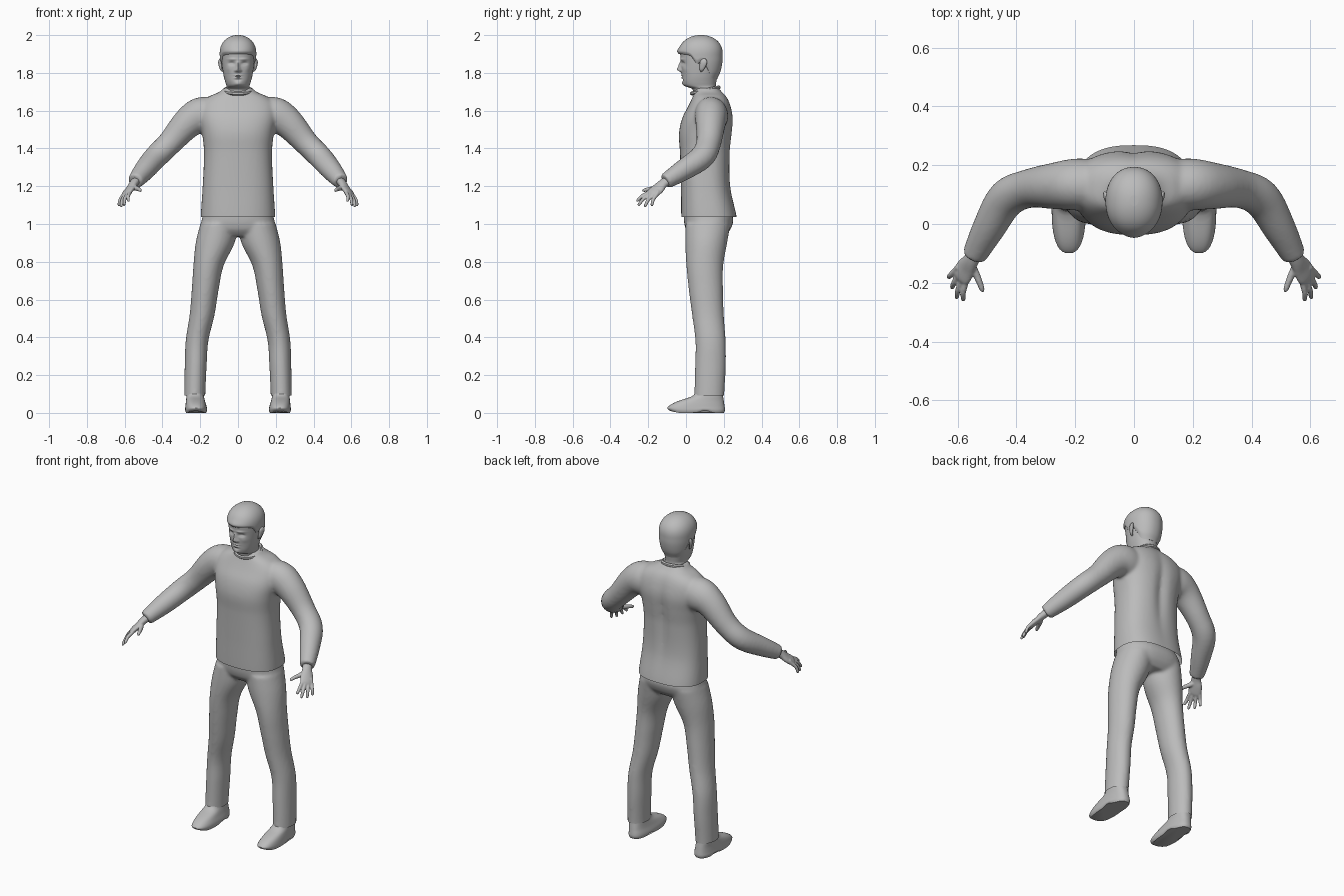
import bpy, bmesh, math
from mathutils import Vector

if "Cube" in bpy.data.objects:
    bpy.data.objects.remove(bpy.data.objects["Cube"])

grey = bpy.data.materials.new("plain grey")
grey.diffuse_color = (0.5, 0.5, 0.5, 1)
grey.use_nodes = True
grey.node_tree.nodes["Principled BSDF"].inputs["Base Color"].default_value = grey.diffuse_color


def sample(rows, t):
    """Smooth interpolation of table rows keyed by their first value."""
    i = max(0, min(len(rows) - 2, sum(r[0] <= t for r in rows) - 1))
    a, b = rows[i], rows[i + 1]
    p, q = rows[max(i - 1, 0)], rows[min(i + 2, len(rows) - 1)]
    h = b[0] - a[0]
    u = (t - a[0]) / h
    out = []
    for k in range(1, len(a)):
        ma, mb = (b[k] - p[k]) / (b[0] - p[0]) * h, (q[k] - a[k]) / (q[0] - a[0]) * h
        out.append((2*u**3 - 3*u*u + 1) * a[k] + (u**3 - 2*u*u + u) * ma
                   + (3*u*u - 2*u**3) * b[k] + (u**3 - u*u) * mb)
    return out


def skin(bm, rings):
    """Join equal-length rings of points into a closed tube."""
    vs = [[bm.verts.new(p) for p in r] for r in rings]
    n = len(vs[0])
    for a, b in zip(vs, vs[1:]):
        for j in range(n):
            bm.faces.new((a[j], a[(j+1) % n], b[(j+1) % n], b[j]))
    bm.faces.new(vs[0][::-1])
    bm.faces.new(vs[-1])


def oval(z, cx, hx, yf, yb, n=40, e=2.0):
    """Horizontal superellipse ring."""
    pts = []
    for j in range(n):
        a = 2 * math.pi * j / n
        c, s = math.cos(a), math.sin(a)
        x = math.copysign(abs(c) ** (2 / e), c)
        y = math.copysign(abs(s) ** (2 / e), s)
        pts.append(Vector((cx + hx * x, (yf + yb) / 2 + (yb - yf) / 2 * y, z)))
    return pts


def stack(bm, rows, count, n=40, e=2.0):
    """Loft ovals given as (z, centre x, half width, front y, back y)."""
    z0, z1 = rows[0][0], rows[-1][0]
    zs = [z0 + (z1 - z0) * i / count for i in range(count + 1)]
    skin(bm, [oval(z, *sample(rows, z), n, e) for z in zs])


def tube(bm, pts, side, steps=5, n=20):
    """Limb along points (x, y, z, radius across, radius thick)."""
    rows = [(i, *p) for i, p in enumerate(pts)]
    m = (len(pts) - 1) * steps
    s = [sample(rows, i / steps) for i in range(m + 1)]
    rings = []
    for i, p in enumerate(s):
        t = (Vector(s[min(i + 1, m)][:3]) - Vector(s[max(i - 1, 0)][:3])).normalized()
        u = Vector(side)
        u = (u - t * u.dot(t)).normalized()
        v = t.cross(u)
        rings.append([Vector(p[:3]) + u * p[3] * math.cos(2*math.pi*j/n)
                      + v * p[4] * math.sin(2*math.pi*j/n) for j in range(n)])
    skin(bm, rings)


def mirror(bm):
    """Add the opposite side."""
    g = bmesh.ops.duplicate(bm, geom=bm.verts[:] + bm.edges[:] + bm.faces[:])["geom"]
    for v in g:
        if isinstance(v, bmesh.types.BMVert):
            v.co.x *= -1


def finish(name, bm, voxel=0, smooth=0, cut=None):
    """Make the object; optionally fuse, smooth and trim below a height."""
    bmesh.ops.recalc_face_normals(bm, faces=bm.faces[:])
    me = bpy.data.meshes.new(name)
    bm.to_mesh(me)
    bm.free()
    ob = bpy.data.objects.new(name, me)
    bpy.context.collection.objects.link(ob)
    if voxel:
        r = ob.modifiers.new("fuse", 'REMESH')
        r.mode, r.voxel_size = 'VOXEL', voxel
        s = ob.modifiers.new("soften", 'SMOOTH')
        s.factor, s.iterations = 0.5, smooth
        dg = bpy.context.evaluated_depsgraph_get()
        me = bpy.data.meshes.new_from_object(ob.evaluated_get(dg))
        ob.modifiers.clear()
        ob.data = me
    if cut is not None:
        b = bmesh.new()
        b.from_mesh(me)
        bmesh.ops.bisect_plane(b, geom=b.verts[:] + b.edges[:] + b.faces[:],
                               plane_co=(0, 0, cut), plane_no=(0, 0, 1), clear_inner=True)
        b.to_mesh(me)
        b.free()
    me.materials.clear()
    me.materials.append(grey)
    bpy.context.view_layer.objects.active = ob
    ob.select_set(True)
    bpy.ops.object.shade_smooth_by_angle(angle=math.radians(50))
    ob.select_set(False)
    return ob


# Sweater: sleeves plus torso with a spine groove
bm = bmesh.new()
tube(bm, [(.10, .135, 1.565, .08, .09), (.19, .135, 1.575, .088, .098), (.265, .13, 1.535, .08, .083),
          (.36, .12, 1.43, .066, .066), (.435, .085, 1.355, .066, .063), (.495, -.015, 1.285, .056, .056),
          (.545, -.11, 1.225, .042, .042)], (0, 1, 0.2), n=28)
mirror(bm)
stack(bm, [(.98, 0, .197, -.022, .275), (1.04, 0, .197, -.025, .268), (1.2, 0, .187, -.027, .236),
           (1.38, 0, .18, -.032, .235), (1.48, 0, .19, -.037, .245), (1.56, 0, .205, -.02, .25),
           (1.63, 0, .2, .015, .236), (1.675, 0, .155, .036, .215), (1.70, 0, .095, .045, .19),
           (1.72, 0, .077, .05, .175)], 60, 64, 2.5)
for v in bm.verts:
    if v.co.y > .15 and abs(v.co.x) < .12:
        v.co.y -= .016 * math.exp(-(v.co.x / .03) ** 2) * math.exp(-((v.co.z - 1.42) / .2) ** 2)
finish("sweater", bm, .009, 8, 1.036)

# Collar band, lower at the front
bm = bmesh.new()
ring = oval(0, 0, .073, .03, .175, 48)
prof = [(0, -.012), (.008, -.006), (.008, .004), (0, .01), (-.008, .004), (-.008, -.006)]
cols = []
for p in ring:
    d = (p - Vector((0, .1, 0))).normalized()
    base = 1.692 + (p.y - .03) * .22
    cols.append([bm.verts.new((p.x + d.x * r, p.y + d.y * r, base + h)) for r, h in prof])
for a, b in zip(cols, cols[1:] + cols[:1]):
    for k in range(6):
        bm.faces.new((a[k], b[k], b[(k+1) % 6], a[(k+1) % 6]))
finish("collar", bm)

# Trousers: two legs fused into the hips
bm = bmesh.new()
stack(bm, [(.05, .229, .056, .042, .202), (.1, .229, .056, .044, .203), (.25, .224, .058, .048, .211),
           (.38, .217, .06, .05, .21), (.52, .19, .066, .032, .2), (.65, .174, .071, .015, .196),
           (.78, .156, .08, .002, .197), (.9, .121, .103, -.004, .218), (1.0, .1, .1, -.003, .235)], 40)
mirror(bm)
stack(bm, [(.935, 0, .17, .03, .205), (.97, 0, .2, .0, .235), (1.03, 0, .19, -.012, .25),
           (1.1, 0, .175, -.008, .215)], 14, 48, 2.4)
finish("trousers", bm, .009, 6, .092)

# Shoes with raised arch in front of the heel
bm = bmesh.new()
stack(bm, [(0, .222, .053, -.085, .2), (.012, .222, .058, -.097, .206), (.03, .222, .057, -.097, .205),
           (.05, .224, .053, -.07, .202), (.065, .225, .05, -.035, .2), (.09, .227, .046, .035, .196),
           (.14, .229, .042, .06, .19)], 18, 40, 2.5)
for v in bm.verts:
    low = max(0, 1 - v.co.z / .03)
    v.co.z += low * (.014 * math.exp(-((v.co.y - .1) / .03) ** 2) + .012 * max(0, -v.co.y - .04) / .05)
mirror(bm)
finish("shoes", bm)

# Hands: palm, four fingers and thumb
bm = bmesh.new()
across = (.035, .055, -.015)
tube(bm, [(.53, -.08, 1.24, .027, .024), (.553, -.122, 1.213, .028, .021), (.572, -.15, 1.185, .037, .018),
          (.588, -.178, 1.162, .038, .015), (.594, -.19, 1.152, .028, .009)], across)
fingers = [((.572, -.195, 1.168), (.582, -.263, 1.12)), ((.585, -.187, 1.16), (.605, -.255, 1.098)),
           ((.597, -.174, 1.155), (.621, -.22, 1.09)), ((.606, -.156, 1.155), (.633, -.183, 1.095))]
for a, b in fingers:
    a, b = Vector(a), Vector(b)
    mid = a.lerp(b, .5) + Vector((.004, -.004, .004))
    tube(bm, [(*a.lerp(b, -.35), .01, .01), (*a, .0105, .0105), (*mid, .0095, .0095),
              (*a.lerp(b, .9), .008, .008), (*b, .003, .003)], across, 4, 12)
tube(bm, [(.557, -.135, 1.2, .015, .014), (.54, -.165, 1.19, .014, .013), (.527, -.195, 1.185, .011, .011),
          (.517, -.222, 1.178, .009, .009), (.514, -.232, 1.174, .003, .003)], across, 4, 12)
mirror(bm)
finish("hands", bm, .004, 3)

# Head profile, domed above the brow
HEAD = [(1.62, 0, .066, .05, .17), (1.70, 0, .06, .038, .16), (1.717, 0, .06, .03, .16),
        (1.73, 0, .061, -.004, .158), (1.75, 0, .067, -.016, .16), (1.78, 0, .075, -.02, .166),
        (1.82, 0, .082, -.024, .178), (1.86, 0, .087, -.027, .185), (1.9, 0, .089, -.031, .186)]


def head_ring(z, grow=0.0, n=96):
    cx, hx, yf, yb = sample(HEAD, min(z, 1.9))
    s = 1.0
    if z > 1.9:
        s = max(.02, 1 - ((z - 1.9) / (.0925 + grow)) ** 2.3) ** .5
    mid = .08
    return oval(z, 0, (hx + grow) * s, mid + (yf - grow - mid) * s, mid + (yb + grow - mid) * s, n, 2.15)


bm = bmesh.new()
skin(bm, [head_ring(1.62 + .371 * i / 110) for i in range(111)])
# Facial relief as (x, z, width, height, depth); negative comes forward
relief = [(0, 1.818, .011, .013, -.021), (0, 1.84, .008, .018, -.013), (.012, 1.812, .007, .007, -.008),
          (.034, 1.85, .015, .009, .012), (.034, 1.848, .009, .005, -.005), (.03, 1.872, .022, .006, -.005),
          (0, 1.787, .017, .004, -.006), (0, 1.781, .02, .002, .004), (0, 1.774, .014, .004, -.006),
          (0, 1.763, .016, .005, .005), (0, 1.742, .018, .011, -.007), (.05, 1.82, .015, .015, -.003)]
for v in bm.verts:
    if v.co.y < .06:
        x, z = abs(v.co.x), v.co.z
        v.co.y += sum(d * math.exp(-((x - a) / w) ** 2 - ((z - b) / h) ** 2) for a, b, w, h, d in relief)
finish("head", bm)


# Hair cap: fringe in front, sideburns, low nape behind
def hairline(y):
    return sample([(-.06, 1.897), (-.02, 1.9), (.025, 1.89), (.055, 1.85), (.085, 1.862),
                   (.115, 1.825), (.15, 1.775), (.2, 1.765)], y)[0]


bm = bmesh.new()
edge = [hairline(p.y) for p in head_ring(1.9)]
rings = []
for i in range(41):
    t = math.sin(i / 40 * math.pi / 2)
    ring = []
    for j in range(96):
        z = edge[j] + (1.9995 - edge[j]) * t
        grow = .008 * min(1, .2 + i / 4)
        p = head_ring(z, grow)[j]
        if p.y < .03:
            p.y -= .009 * math.exp(-((z - 1.915) / .02) ** 2) * max(0, 1 - abs(p.x) / .09)
        ring.append(p)
    rings.append(ring)
skin(bm, rings)
finish("hair", bm)

# Ears
bm = bmesh.new()
tube(bm, [(.078, .08, 1.808, .004, .004), (.088, .082, 1.818, .011, .006), (.093, .088, 1.838, .017, .008),
          (.096, .093, 1.857, .019, .008), (.094, .094, 1.87, .013, .006), (.09, .094, 1.876, .003, .002)],
     (.25, 1, 0), 4, 16)
mirror(bm)
finish("ears", bm)
